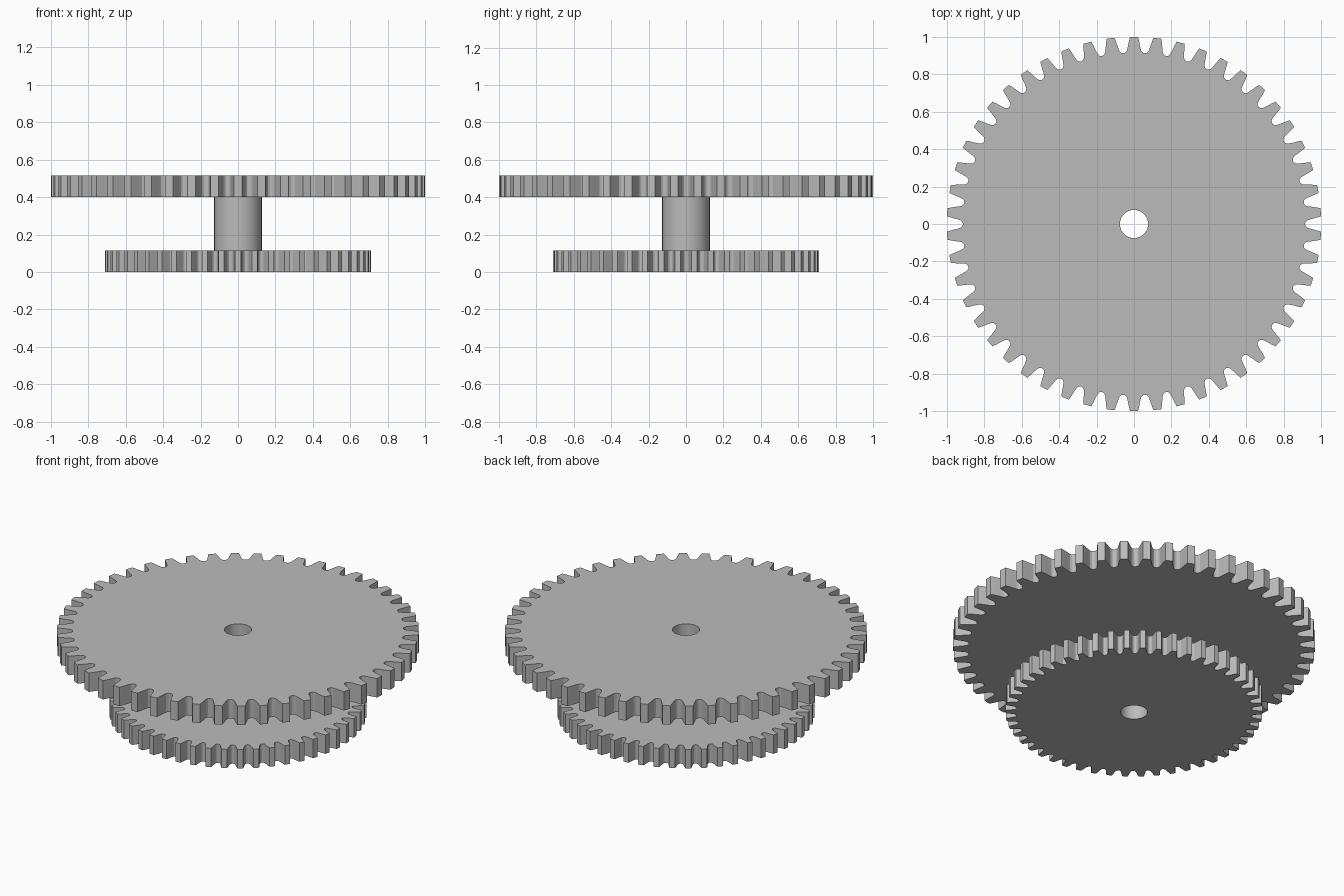
import bpy, bmesh, math

cube = bpy.data.objects.get("Cube")
if cube:
    bpy.data.objects.remove(cube)

steel = bpy.data.materials.new("plain grey")
steel.use_nodes = True
GREY = (0.5, 0.5, 0.5, 1)
steel.diffuse_color = GREY
steel.node_tree.nodes["Principled BSDF"].inputs["Base Color"].default_value = GREY

TEETH = 50
BORE = 0.075
# One tooth: (fraction of pitch from tooth centre, share of tip radius)
HALF_TOOTH = [(0.17, 1.0), (0.215, 0.98), (0.255, 0.96), (0.295, 0.94),
              (0.335, 0.925), (0.41, 0.916)]
TOOTH = [(-f, r) for f, r in reversed(HALF_TOOTH)] + HALF_TOOTH + [(0.5, 0.9135)]


def ring_solid(name, outline, z0, z1):
    """Extrude an outline of (angle, radius) pairs with a round bore through it."""
    bm = bmesh.new()

    def loop(z, bore):
        return [bm.verts.new(((BORE if bore else r) * math.cos(a),
                              (BORE if bore else r) * math.sin(a), z))
                for a, r in outline]

    # Loops in order: bottom bore, bottom rim, top rim, top bore
    loops = [loop(z0, True), loop(z0, False), loop(z1, False), loop(z1, True)]
    n = len(outline)
    for i, a in enumerate(loops):
        b = loops[(i + 1) % len(loops)]
        for k in range(n):
            j = (k + 1) % n
            bm.faces.new((a[k], a[j], b[j], b[k]))
    bmesh.ops.recalc_face_normals(bm, faces=bm.faces)
    mesh = bpy.data.meshes.new(name)
    bm.to_mesh(mesh)
    bm.free()
    mesh.materials.append(steel)
    obj = bpy.data.objects.new(name, mesh)
    bpy.context.collection.objects.link(obj)
    bpy.ops.object.select_all(action='DESELECT')
    obj.select_set(True)
    bpy.context.view_layer.objects.active = obj
    bpy.ops.object.shade_smooth_by_angle(angle=math.radians(25))
    return obj


def gear_outline(tip):
    pitch = 2 * math.pi / TEETH
    return [(math.pi / 2 + (t + f) * pitch, r * tip)
            for t in range(TEETH) for f, r in TOOTH]


# Two toothed wheels joined by a hollow hub
ring_solid("lower_gear", gear_outline(0.71), 0.0, 0.115)
ring_solid("hub", [(2 * math.pi * k / 96, 0.127) for k in range(96)], 0.115, 0.4)
ring_solid("upper_gear", gear_outline(1.0), 0.4, 0.515)
